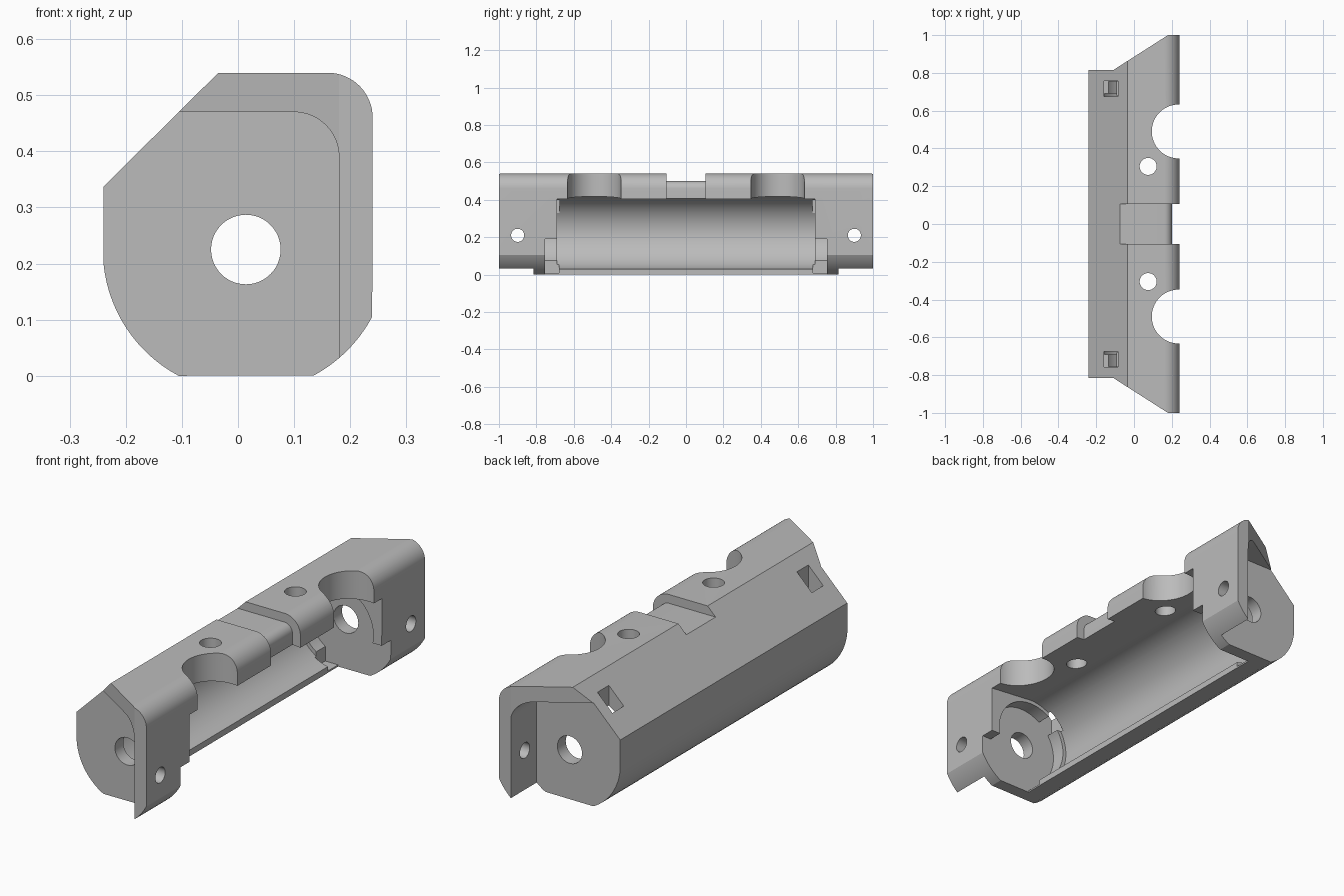
import bpy, bmesh
from math import sin, cos, radians

if "Cube" in bpy.data.objects:
    bpy.data.objects.remove(bpy.data.objects["Cube"])

grey = bpy.data.materials.new("plain grey")
grey.use_nodes = True
COLOUR = (0.5, 0.5, 0.5, 1)
grey.diffuse_color = COLOUR
grey.node_tree.nodes["Principled BSDF"].inputs["Base Color"].default_value = COLOUR

AXIS = (0.014, 0.225)      # centre of the round bay in x, z


def arc(centre, r, start, end, steps=16):
    angles = [radians(start + (end - start) * i / steps) for i in range(steps + 1)]
    return [(centre[0] + r * cos(a), centre[1] + r * sin(a)) for a in angles]


def prism(name, outline, low, high, axis="y"):
    """Extrude a 2D outline along one axis."""
    place = {"x": lambda a, b, c: (c, a, b),
             "y": lambda a, b, c: (a, c, b),
             "z": lambda a, b, c: (a, b, c)}[axis]
    bm = bmesh.new()
    face = bm.faces.new([bm.verts.new(place(a, b, low)) for a, b in outline])
    ext = bmesh.ops.extrude_face_region(bm, geom=[face])
    verts = [v for v in ext["geom"] if isinstance(v, bmesh.types.BMVert)]
    shift = place(0, 0, high - low)
    bmesh.ops.translate(bm, verts=verts, vec=shift)
    bmesh.ops.recalc_face_normals(bm, faces=bm.faces[:])
    mesh = bpy.data.meshes.new(name)
    bm.to_mesh(mesh)
    bm.free()
    obj = bpy.data.objects.new(name, mesh)
    bpy.context.collection.objects.link(obj)
    return obj


def rect(a0, a1, b0, b1):
    return [(a0, b0), (a1, b0), (a1, b1), (a0, b1)]


def circle(a, b, r, steps=48):
    return arc((a, b), r, 0, 360, steps)[:-1]


# Outer shell
shell = (arc(AXIS, 0.255, 298.5, 332) + arc((0.16, 0.46), 0.08, 0, 90)
         + [(-0.035, 0.54), (-0.24, 0.337)] + arc(AXIS, 0.255, 177, 242))
shell = [(max(-0.24, min(0.24, x)), max(0, z)) for x, z in shell]
body = prism("holder_body", shell, -1, 1)
body.data.materials.append(grey)


def cut(*args):
    cutter = prism("cutter", *args)
    cutter.hide_render = True
    cutter.data.materials.append(grey)
    mod = body.modifiers.new("cut", "BOOLEAN")
    mod.operation = "DIFFERENCE"
    mod.solver = "EXACT"
    mod.object = cutter
    bpy.context.view_layer.objects.active = body
    bpy.ops.object.modifier_apply(modifier=mod.name)
    bpy.data.objects.remove(cutter)


# Main round bay, open to the side and below
bay = arc(AXIS, 0.2, 90, 259, 36) + [(-0.025, -0.1), (0.4, -0.1), (0.4, 0.39)]
cut(bay, -0.69, 0.69)

# Shallower round recess reaching both end plates
cut(circle(*AXIS, 0.183, 64), -0.755, 0.755)

# Axial hole through the end plates
cut(circle(*AXIS, 0.062), -1.1, 1.1)

# Stepped groove across the middle of the top
groove = ([(-0.3, 0.5)] + arc((0.16, 0.46), 0.04, 90, 0, 8)
          + [(0.2, 0.3), (0.4, 0.3), (0.4, 0.7), (-0.3, 0.7)])
cut(groove, -0.105, 0.105)

# Pocket outline under the end flanges
pocket = [(-0.5, -0.1), (0.18, -0.1)] + arc((0.1, 0.39), 0.08, 0, 90) + [(-0.5, 0.47)]
slot = [(-0.025, -0.1), (0.4, -0.1), (0.4, 0.19), (-0.09, 0.19), (-0.09, 0.008), (-0.025, 0.008)]

for s in (-1, 1):
    # End pocket and slanted flange edge
    cut(pocket, *sorted((s * 0.815, s * 1.2)))
    wedge = [(-0.5, 0.815), (-0.11, 0.815), (0.18, 1.0), (0.18, 1.2), (-0.5, 1.2)]
    cut([(x, s * y) for x, y in wedge], -0.1, 0.7, "z")
    # Contact slot at each end of the bay
    cut(slot, *sorted((s * 0.68, s * 0.755)))
    # Latch window in the sloping back
    cut(rect(-0.16, -0.085, *sorted((s * 0.675, s * 0.757))), 0.33, 0.6, "z")
    # Finger scallop, top screw hole and flange hole
    cut(circle(0.237, s * 0.49, 0.143, 64), 0.33, 0.7, "z")
    cut(circle(0.075, s * 0.305, 0.045), 0.33, 0.7, "z")
    cut(circle(s * 0.9, 0.21, 0.035), 0.1, 0.4, "x")

# Smooth the rounded surfaces, keeping hard edges
bpy.ops.object.select_all(action="DESELECT")
body.select_set(True)
bpy.context.view_layer.objects.active = body
bpy.ops.object.shade_smooth_by_angle(angle=radians(25))
